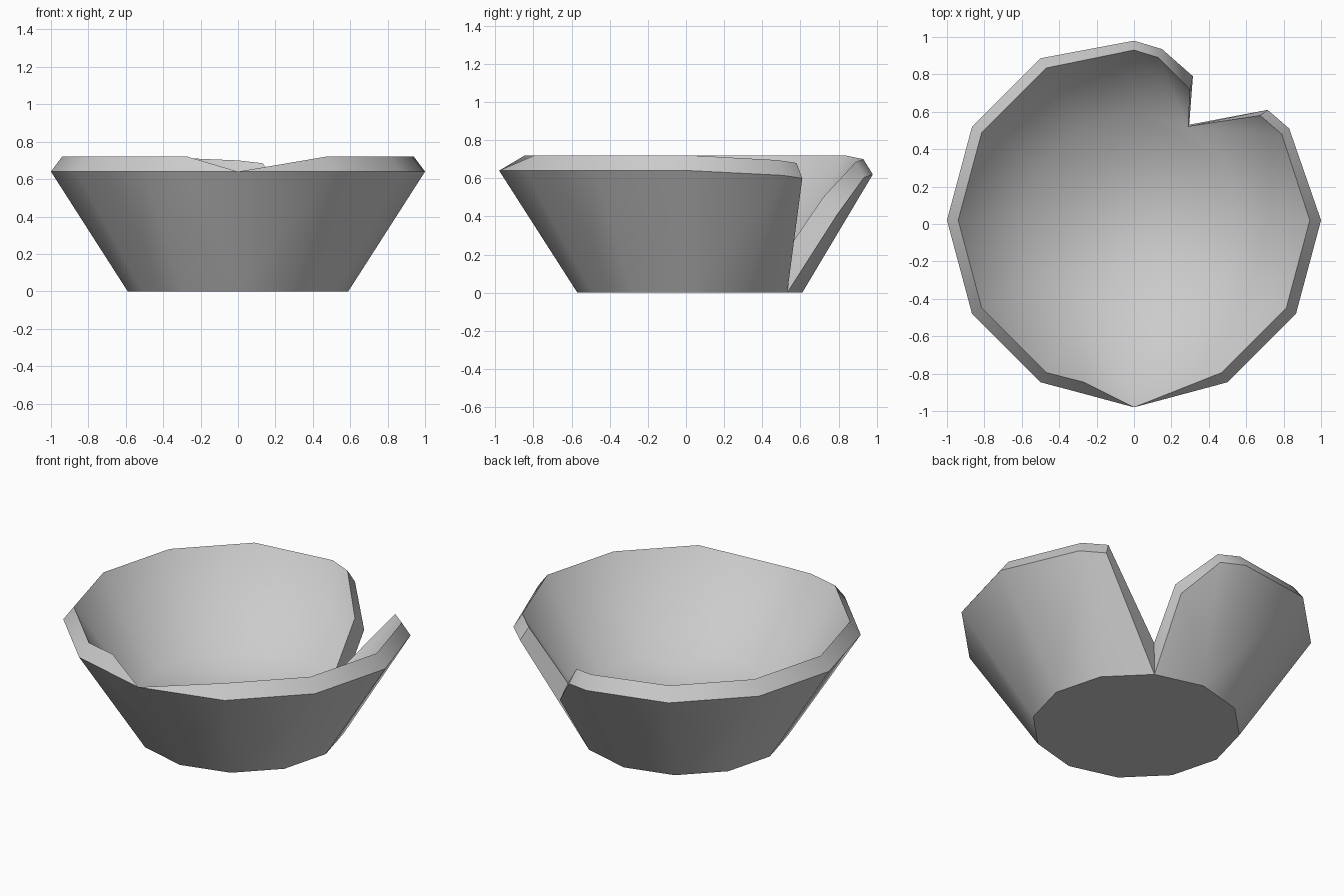
import bpy, bmesh, math
from mathutils import Vector

if "Cube" in bpy.data.objects:
    bpy.data.objects.remove(bpy.data.objects["Cube"], do_unlink=True)

SIDES = 12
CENTRE_Y = 0.02


def ring(radius, z):
    step = math.tau / SIDES
    return [Vector((radius * math.cos(k * step), CENTRE_Y + radius * math.sin(k * step), z))
            for k in range(SIDES)]


# Regular rings of the bowl: underside, outer rim, inner rim, inner floor
base = ring(0.59, 0.0)
outer = ring(1.0, 0.64)
inner = ring(0.94, 0.72)
floor = ring(0.58, 0.21)

# Deep broken notch, reaching down to one corner of the underside and floor
outer[1], inner[1] = Vector((0.83, 0.51, 0.615)), Vector((0.79, 0.48, 0.695))
outer[2], inner[2] = base[2], floor[2]
outer[3], inner[3] = Vector((0, 0.98, 0.62)), Vector((0, 0.93, 0.70))

# Small chip in the front of the rim, where the rim narrows to a point
inner[9] = outer[9]

# Extra rim points (outer, inner) after the given corner
extras = {
    1: [((0.715, 0.61, 0.60), (0.675, 0.58, 0.68))],
    2: [((0.315, 0.79, 0.405), (0.30, 0.72, 0.50)),
        ((0.15, 0.935, 0.605), (0.13, 0.89, 0.685))],
    8: [((-0.27, -0.907, 0.64), (-0.27, -0.845, 0.72))],
}

bm = bmesh.new()
group = bm.faces.layers.int.new("surface")
BASE, OUTER, RIM, INNER = range(4)
cache = {}


def vert(co):
    key = tuple(round(c, 4) for c in co)
    if key not in cache:
        cache[key] = bm.verts.new(co)
    return cache[key]


def face(points, kind):
    verts = list(dict.fromkeys(vert(p) for p in points))
    if len(verts) > 2:
        f = bm.faces.new(verts)
        f[group] = kind
        f.smooth = True


# Walls and rim, one side of the bowl at a time
for k in range(SIDES):
    n = (k + 1) % SIDES
    pairs = [(outer[k], inner[k])] + extras.get(k, []) + [(outer[n], inner[n])]
    face([base[k], base[n]] + [p[0] for p in reversed(pairs)], OUTER)
    face([floor[n], floor[k]] + [p[1] for p in pairs], INNER)
    for a, b in zip(pairs, pairs[1:]):
        face([a[0], b[0], b[1], a[1]], RIM)

# Underside and inner floor
face(reversed(base), BASE)
face(floor, INNER)
bmesh.ops.recalc_face_normals(bm, faces=bm.faces[:])
bm.normal_update()

# Sharp edges between surfaces and at the hard corners of the rim
for e in bm.edges:
    a, b = e.link_faces
    corner = a[group] == RIM and e.calc_face_angle(0) > math.radians(45)
    e.smooth = a[group] == b[group] and not corner

mesh = bpy.data.meshes.new("broken_bowl")
bm.to_mesh(mesh)
bm.free()
bowl = bpy.data.objects.new("broken_bowl", mesh)
bpy.context.collection.objects.link(bowl)

# Plain grey material
grey = bpy.data.materials.new("light_grey")
grey.use_nodes = True
colour = (0.6, 0.6, 0.6, 1)
grey.diffuse_color = colour
grey.node_tree.nodes["Principled BSDF"].inputs["Base Color"].default_value = colour
mesh.materials.append(grey)
